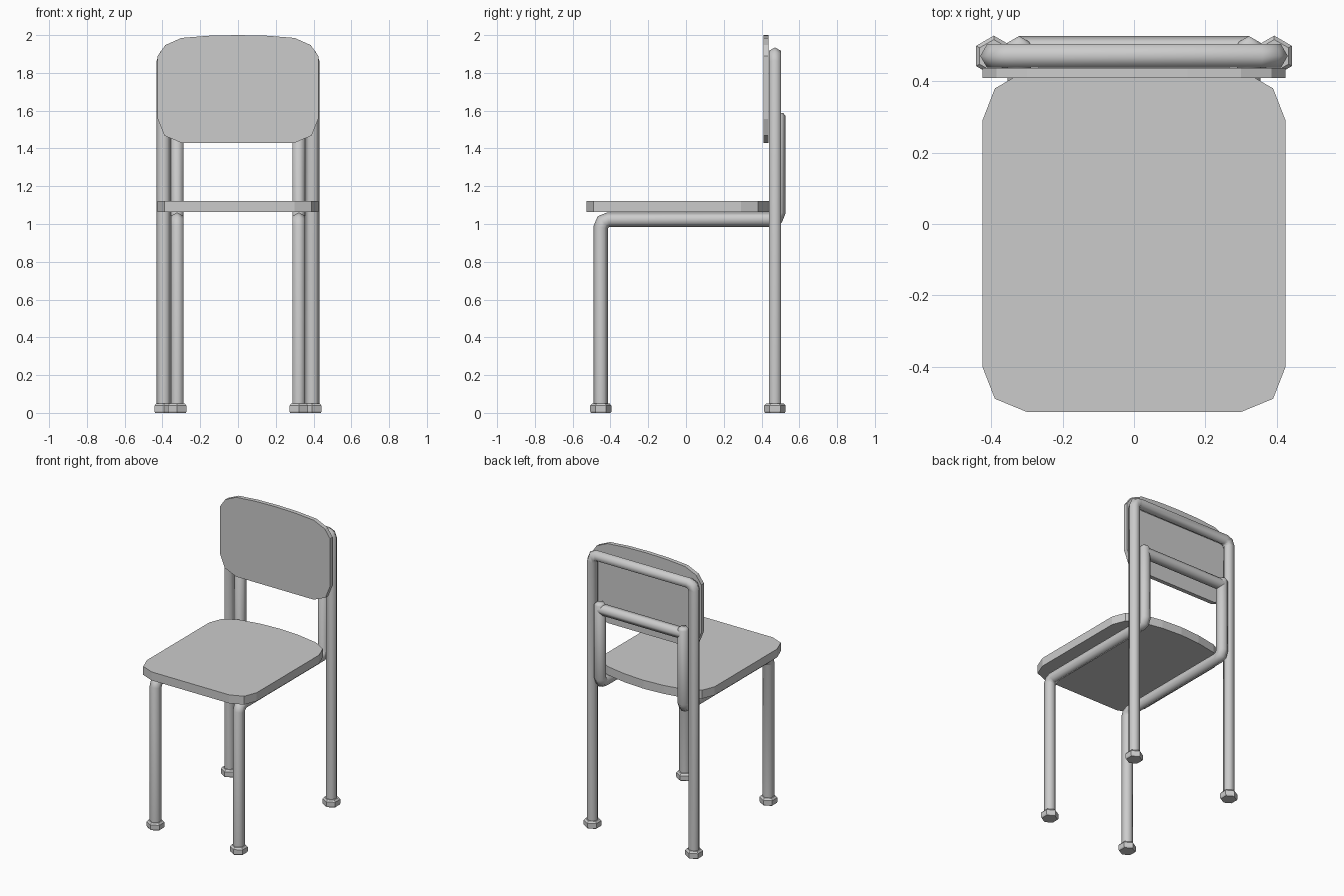
import bpy, bmesh
from math import cos, sin, pi, radians
from mathutils import Vector

if "Cube" in bpy.data.objects:
    bpy.data.objects.remove(bpy.data.objects["Cube"])

TUBE = 0.038  # tube radius, six sides


def make_object(name, bm, smooth=False):
    bmesh.ops.recalc_face_normals(bm, faces=bm.faces)
    mesh = bpy.data.meshes.new(name)
    bm.to_mesh(mesh)
    bm.free()
    obj = bpy.data.objects.new(name, mesh)
    bpy.context.collection.objects.link(obj)
    if smooth:
        bpy.ops.object.select_all(action='DESELECT')
        obj.select_set(True)
        bpy.context.view_layer.objects.active = obj
        bpy.ops.object.shade_smooth_by_angle(angle=radians(62))
    return obj


def loft(name, rings, smooth=True):
    """Bridge equal rings of points and cap both ends."""
    bm = bmesh.new()
    vs = [[bm.verts.new(p) for p in ring] for ring in rings]
    n = len(vs[0])
    for a, b in zip(vs, vs[1:]):
        for i in range(n):
            j = (i + 1) % n
            bm.faces.new((a[i], a[j], b[j], b[i]))
    bm.faces.new(vs[0])
    bm.faces.new(vs[-1])
    return make_object(name, bm, smooth)


def round_corners(points, radius=0.04):
    """Replace each inner corner (90 degrees) of a path by a short arc."""
    pts = [Vector(p) for p in points]
    out = [pts[0]]
    for a, p, b in zip(pts, pts[1:], pts[2:]):
        u, v = (a - p).normalized(), (b - p).normalized()
        centre = p + (u + v) * radius
        out += [centre - v * radius,
                centre - (u + v).normalized() * radius,
                centre - u * radius]
    return out + [pts[-1]]


def tube(name, points, normal, taper_end=False):
    """Six-sided tube along a flat path; two corners lie in the path's plane."""
    pts, normal = round_corners(points), Vector(normal)
    rings = []
    for k, p in enumerate(pts):
        t_in = (p - pts[max(k - 1, 0)]).normalized()
        t_out = (pts[min(k + 1, len(pts) - 1)] - p).normalized()
        t = (t_in + t_out).normalized()
        miter = 1 / max(t.dot(t_out), t.dot(t_in))
        side = t.cross(normal) * miter
        rings.append([p + (side * cos(i * pi / 3) + normal * sin(i * pi / 3)) * TUBE
                      for i in range(6)])
    if taper_end:
        end = pts[-1] + t * 0.015
        rings.append([end + (q - pts[-1]) * 0.7 for q in rings[-1]])
    return loft(name, rings)


def foot(name, x, y):
    profile = [(0.052, 0), (0.057, 0.008), (0.057, 0.038), (0.046, 0.05)]
    return loft(name, [[(x + r * sin(i * pi / 3), y + r * cos(i * pi / 3), z)
                        for i in range(6)] for r, z in profile], smooth=False)


def board(name, half, place, offset):
    """Flat board from the right half of its outline."""
    outline = half + [(-x, v) for x, v in reversed(half) if x > 0]
    bm = bmesh.new()
    face = bm.faces.new([bm.verts.new(place(x, v)) for x, v in outline])
    ext = bmesh.ops.extrude_face_region(bm, geom=[face], use_keep_orig=True)
    moved = [g for g in ext['geom'] if isinstance(g, bmesh.types.BMVert)]
    bmesh.ops.translate(bm, verts=moved, vec=offset)
    return make_object(name, bm)


# Seat and backrest, each with one bulged edge
board("seat",
      [(0.3, -0.527), (0.39, -0.49), (0.425, -0.4), (0.425, 0.29), (0.39, 0.38),
       (0.3, 0.432), (0.15, 0.46), (0, 0.47)],
      lambda x, y: (x, y, 1.063), (0, 0, 0.059))
board("backrest",
      [(0.3, 1.43), (0.39, 1.468), (0.425, 1.555), (0.425, 1.89), (0.385, 1.947),
       (0.3, 1.985), (0.15, 1.997), (0, 2.0)],
      lambda x, z: (x, 0.409, z), (0, 0.029, 0))

# Rear legs and top rail in one bent tube
X_REAR, Y_REAR = 0.393, 0.471
tube("rear_frame", [(-X_REAR, Y_REAR, 0.02), (-X_REAR, Y_REAR, 1.897),
                    (X_REAR, Y_REAR, 1.897), (X_REAR, Y_REAR, 0.02)], (0, 1, 0))

# Front legs run under the seat and up behind the rear frame
X_FRONT, Y_FRONT, Y_UP = 0.322, -0.451, 0.489
for side, s in (("left", -1), ("right", 1)):
    x = s * X_FRONT
    tube(f"front_leg_{side}", [(x, Y_FRONT, 0.02), (x, Y_FRONT, 1.023),
                               (x, Y_UP, 1.023), (x, Y_UP, 1.572)], (1, 0, 0), True)
    foot(f"front_foot_{side}", x, Y_FRONT)
    foot(f"rear_foot_{side}", s * X_REAR, Y_REAR)

# Lower crossbar between the uprights
tube("crossbar", [(-X_FRONT, Y_UP, 1.543), (X_FRONT, Y_UP, 1.543)], (0, 0, 1))
